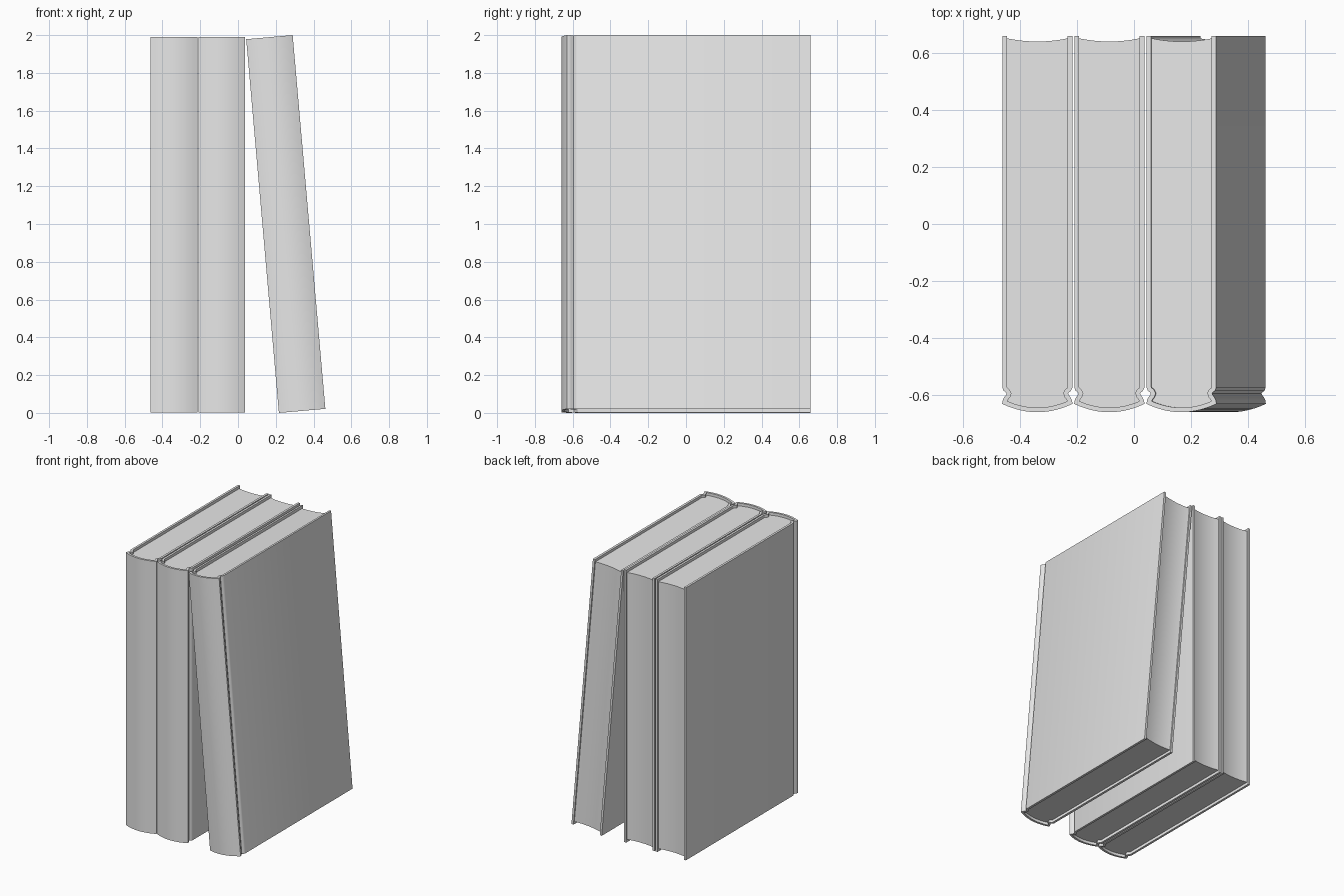
import bpy, bmesh, math
from mathutils import Vector

cube = bpy.data.objects.get("Cube")
if cube:
    bpy.data.objects.remove(cube, do_unlink=True)

WIDTH, HEIGHT, DEPTH = 0.245, 1.986, 1.32
THICK, RECESS = 0.016, 0.02
HALF = (WIDTH - THICK) / 2
BACK = DEPTH / 2
TILT = math.radians(5)

grey = bpy.data.materials.new("light grey")
grey.use_nodes = True
grey.diffuse_color = (0.8, 0.8, 0.8, 1)
grey.node_tree.nodes["Principled BSDF"].inputs["Base Color"].default_value = (0.8, 0.8, 0.8, 1)


def cover_path():
    """Centre line of the cover: board, hinge groove, rounded spine, mirrored."""
    half = [(HALF, BACK), (HALF, -0.573)]
    # hinge groove
    for dx, y in [(0.003, -0.58), (0.011, -0.586), (0.015, -0.594),
                  (0.012, -0.603), (0.005, -0.612), (0.001, -0.62)]:
        half.append((HALF - dx, y))
    # rounded spine
    front = -BACK + THICK / 2
    for i in range(9):
        a = 1 - i / 9
        half.append((HALF * a, front + 0.026 * a * a))
    return ([Vector(p) for p in half] + [Vector((0, front))]
            + [Vector((-x, y)) for x, y in reversed(half)])


def side_points(path, dist):
    """Offset the path sideways, mitred at its corners."""
    out = []
    for i, p in enumerate(path):
        a = (p - path[i - 1]).normalized() if i else None
        b = (path[i + 1] - p).normalized() if i < len(path) - 1 else None
        a, b = a or b, b or a
        t = (a + b).normalized()
        out.append(p + Vector((t.y, -t.x)) * dist / max(t.dot(a), 0.75))
    return out


def extrude(name, points, faces, z0, z1):
    """Raise flat faces into a solid mesh with smooth curves and sharp edges."""
    bm = bmesh.new()
    verts = [bm.verts.new((p.x, p.y, z0)) for p in points]
    base = [bm.faces.new([verts[i] for i in f]) for f in faces]
    top = bmesh.ops.extrude_face_region(bm, geom=base, use_keep_orig=True)
    moved = [g for g in top["geom"] if isinstance(g, bmesh.types.BMVert)]
    bmesh.ops.translate(bm, verts=moved, vec=(0, 0, z1 - z0))
    bmesh.ops.recalc_face_normals(bm, faces=bm.faces[:])
    mesh = bpy.data.meshes.new(name)
    bm.to_mesh(mesh)
    bm.free()
    mesh.materials.append(grey)
    return mesh


# Cover shell
path = cover_path()
n = len(path)
shell = side_points(path, THICK / 2) + side_points(path, -THICK / 2)
cover = extrude("cover", shell, [(i, i + 1, n + i + 1, n + i) for i in range(n - 1)], 0, HEIGHT)

# Page block with a hollow fore edge
block = path[1:-1]
for i in range(13):
    u = i / 6 - 1
    block.append(Vector((HALF * u, BACK - 0.02 + 0.013 * u * u)))
pages = extrude("pages", block, [range(len(block))], RECESS, HEIGHT - RECESS)

# Two upright books and one leaning against them
lean_x = 0.2175 + WIDTH / 2 * math.cos(TILT)
books = {
    "left": ((-0.339, 0, 0.003), 0),
    "middle": ((-0.0865, 0, 0.003), 0),
    "leaning": ((lean_x, 0, WIDTH / 2 * math.sin(TILT)), -TILT),
}
for place, (loc, angle) in books.items():
    for part, mesh in (("cover", cover), ("pages", pages)):
        obj = bpy.data.objects.new(f"{place}_book_{part}", mesh.copy())
        obj.location = loc
        obj.rotation_euler.y = angle
        bpy.context.collection.objects.link(obj)
        bpy.ops.object.select_all(action="DESELECT")
        obj.select_set(True)
        bpy.context.view_layer.objects.active = obj
        bpy.ops.object.shade_smooth_by_angle(angle=math.radians(35))
